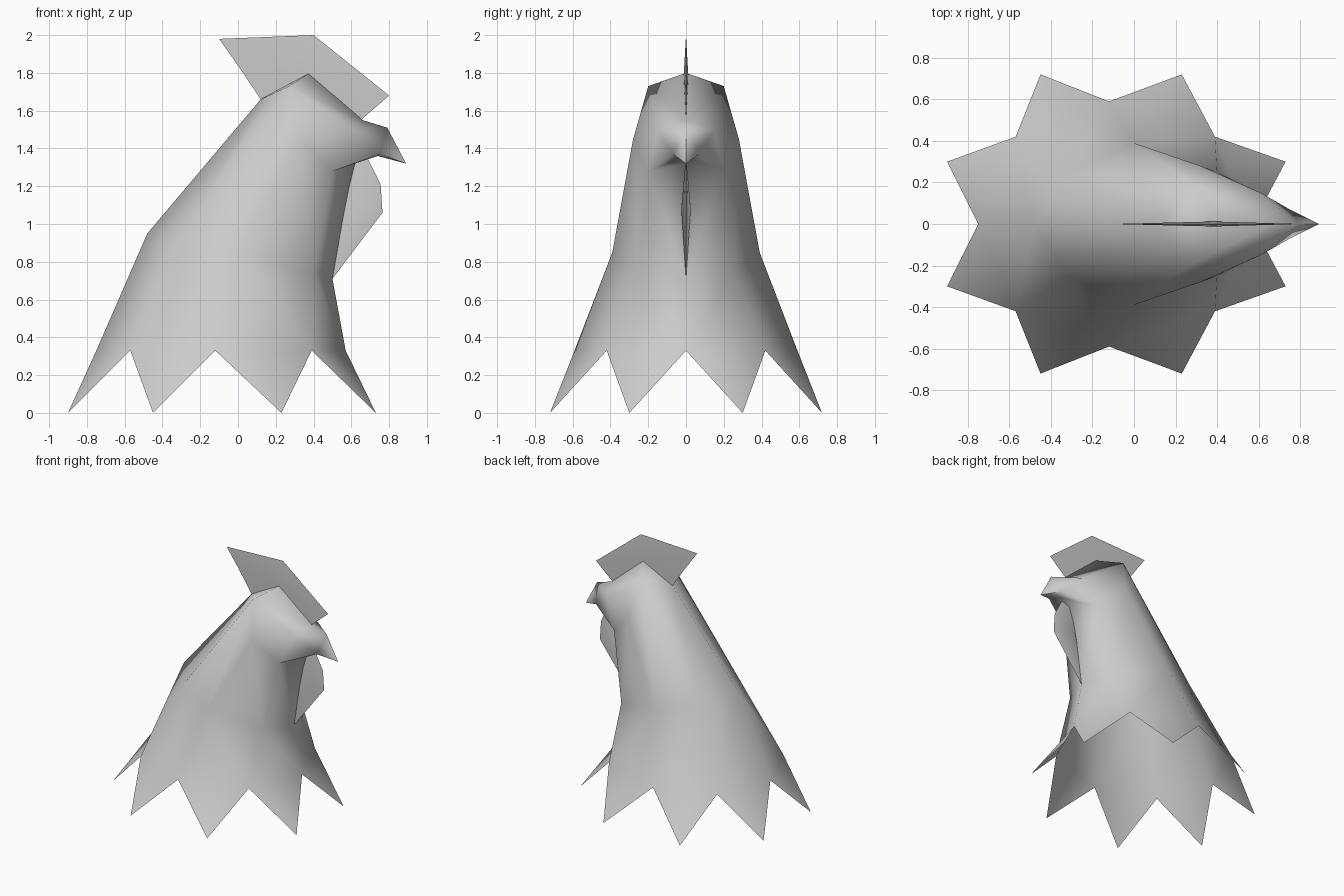
import bpy, bmesh, math

cube = bpy.data.objects.get("Cube")
if cube:
    bpy.data.objects.remove(cube, do_unlink=True)

grey = bpy.data.materials.new("plain grey")
grey.use_nodes = True
grey.diffuse_color = (0.6, 0.6, 0.6, 1)
grey.node_tree.nodes["Principled BSDF"].inputs["Base Color"].default_value = (0.6, 0.6, 0.6, 1)


def make_object(name, points, faces, angle):
    """Build a half mesh on +y, mirror it to -y and weld the centre line."""
    bm = bmesh.new()
    verts = {k: bm.verts.new(p) for k, p in points.items()}
    for f in faces:
        bm.faces.new([verts[k] for k in f])
    copy = bmesh.ops.duplicate(bm, geom=bm.verts[:] + bm.edges[:] + bm.faces[:])["geom"]
    for v in copy:
        if isinstance(v, bmesh.types.BMVert):
            v.co.y = -v.co.y
    bmesh.ops.reverse_faces(bm, faces=[f for f in copy if isinstance(f, bmesh.types.BMFace)])
    bmesh.ops.remove_doubles(bm, verts=bm.verts[:], dist=0.0005)
    bmesh.ops.recalc_face_normals(bm, faces=bm.faces[:])
    mesh = bpy.data.meshes.new(name)
    bm.to_mesh(mesh)
    bm.free()
    mesh.materials.append(grey)
    obj = bpy.data.objects.new(name, mesh)
    bpy.context.collection.objects.link(obj)
    bpy.ops.object.select_all(action="DESELECT")
    obj.select_set(True)
    bpy.context.view_layer.objects.active = obj
    bpy.ops.object.shade_smooth_by_angle(angle=math.radians(angle))
    return obj


def make_fin(name, outline, centre, thickness):
    """Thin lens-shaped plate on the centre line."""
    points = {i: (x, 0, z) for i, (x, z) in enumerate(outline)}
    points["mid"] = (centre[0], thickness, centre[1])
    n = len(outline)
    make_object(name, points, [(i, (i + 1) % n, "mid") for i in range(n)], 40)


# Half rings of the neck, from throat round to nape
rings = [
    [(.57, 0, .33), (.39, .42, .33), (-.12, .59, .33), (-.57, .42, .33), (-.75, 0, .33)],
    [(.50, 0, .71), (.40, .25, .74), (0, .39, .85), (-.32, .25, .90), (-.48, 0, .95)],
    [(.62, 0, 1.32), (.50, .20, 1.28), (.32, .28, 1.45), (.27, .20, 1.73), (.12, 0, 1.66)],
]
points = {(r, c): p for r, ring in enumerate(rings) for c, p in enumerate(ring)}
faces = [((r, c), (r, c + 1), (r + 1, c + 1), (r + 1, c)) for r in range(2) for c in range(4)]

# Pointed feather tips along the hem
for c, (x, y) in enumerate([(.73, .30), (.23, .72), (-.45, .72), (-.90, .30)]):
    points["tip", c] = (x, y, 0)
    faces.append(((0, c), ("tip", c), (0, c + 1)))

# Head and hooked beak
points.update({
    "crown": (.38, 0, 1.80), "brow": (.66, 0, 1.55), "cheek": (.61, .15, 1.50),
    "bridge": (.79, 0, 1.51), "beak_tip": (.89, 0, 1.32),
    "lip": (.75, .07, 1.37), "chin": (.74, 0, 1.36),
})
throat, jaw, side, temple, nape = [(2, c) for c in range(5)]
faces += [
    (nape, temple, "crown"), (temple, "cheek", "brow", "crown"),
    (temple, side, "cheek"), (side, jaw, "cheek"),
    ("brow", "cheek", "bridge"), ("cheek", "lip", "bridge"),
    ("bridge", "lip", "beak_tip"), ("cheek", jaw, "lip"),
    (jaw, "chin", "lip"), ("lip", "chin", "beak_tip"), (jaw, throat, "chin"),
]
make_object("head_and_neck", points, faces, 75)

# Comb above the head, wattle below the beak
make_fin("comb", [(.12, 1.66), (.02, 1.81), (-.10, 1.98), (.40, 2.0), (.80, 1.68),
                  (.65, 1.55), (.40, 1.70)], (.38, 1.79), .012)
make_fin("wattle", [(.50, .71), (.765, 1.06), (.755, 1.21), (.68, 1.36), (.60, 1.33),
                    (.53, 1.0)], (.58, 1.08), .025)
